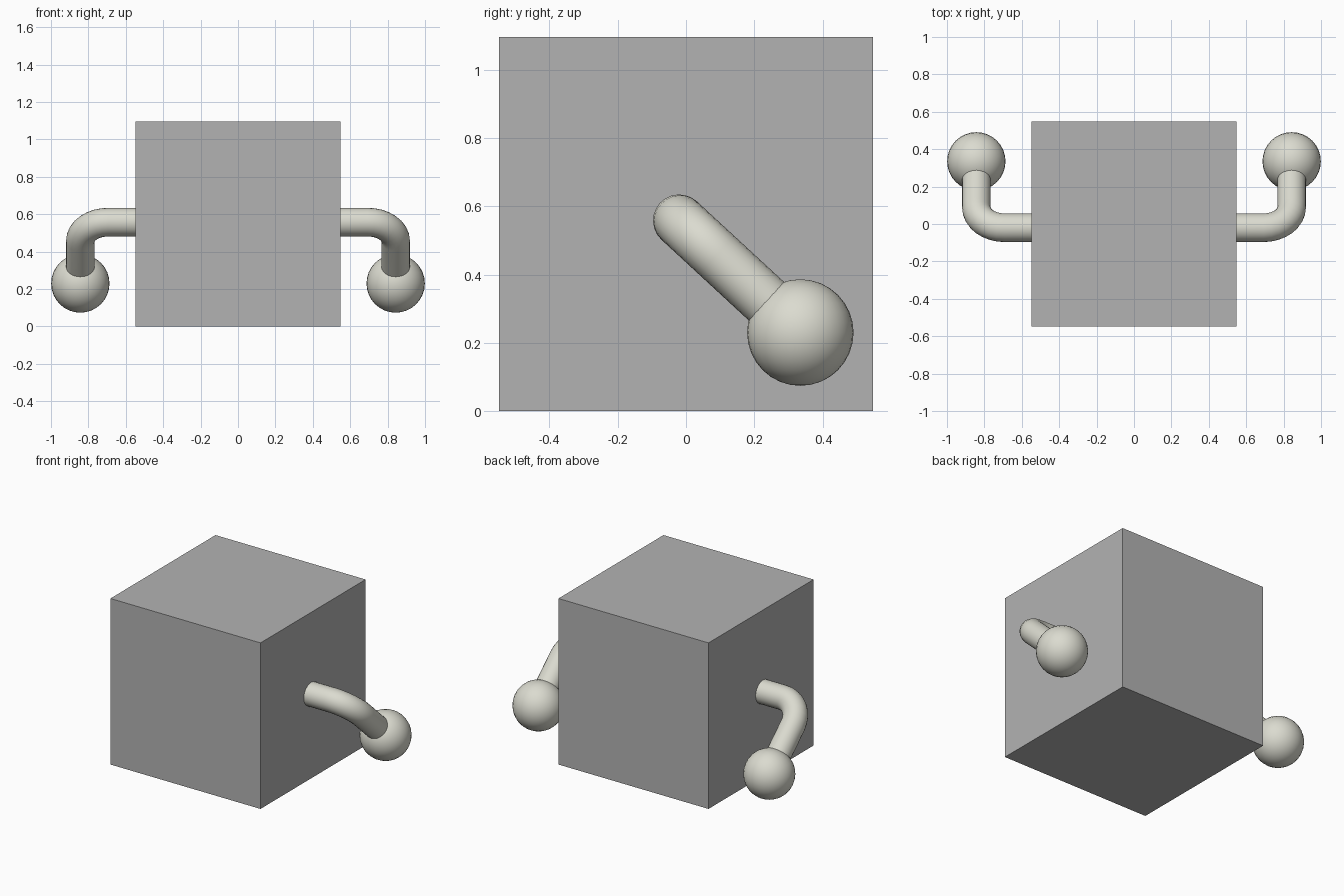
import bpy, math
from mathutils import Vector

if "Cube" in bpy.data.objects:
    bpy.data.objects.remove(bpy.data.objects["Cube"])


def material(name, rgb):
    m = bpy.data.materials.new(name)
    m.diffuse_color = (*rgb, 1)
    m.use_nodes = True
    m.node_tree.nodes["Principled BSDF"].inputs["Base Color"].default_value = m.diffuse_color
    return m


grey = material("mid_grey", (0.45, 0.45, 0.45))
ivory = material("pale_ivory", (0.71, 0.71, 0.63))

# Cube body
bpy.ops.mesh.primitive_cube_add(size=1.096, location=(0, 0, 0.548))
body = bpy.context.object
body.name = "body"
body.data.materials.append(grey)


def smooth(obj, name):
    obj.name = name
    obj.data.materials.append(ivory)
    bpy.ops.object.shade_smooth_by_angle(angle=math.radians(40))


def arm(side, label):
    # Path: straight out of the body, rounded elbow, then forward and down to the hand
    root = Vector((0.53, -0.02, 0.558))
    hand = Vector((0.843, 0.335, 0.23))
    elbow = Vector((hand.x, root.y, root.z))
    out, down = Vector((1, 0, 0)), (hand - elbow).normalized()
    bend = 0.15
    centre = elbow - out * bend + down * bend
    path = [(root, out)]
    for i in range(9):
        a = math.pi / 2 * i / 8
        path.append((centre + bend * (out * math.sin(a) - down * math.cos(a)),
                     out * math.cos(a) + down * math.sin(a)))
    path.append((hand, down))

    # Sweep a circle along the path
    n, r = 24, 0.0765
    across = out.cross(down)
    verts, faces = [], []
    for p, t in path:
        up = t.cross(across)
        for k in range(n):
            a = 2 * math.pi * k / n
            v = p + r * (across * math.cos(a) + up * math.sin(a))
            verts.append((v.x * side, v.y, v.z))
    for i in range(len(path) - 1):
        for k in range(n):
            k2 = (k + 1) % n
            f = (i * n + k, i * n + k2, (i + 1) * n + k2, (i + 1) * n + k)
            faces.append(f if side > 0 else f[::-1])
    last = (len(path) - 1) * n
    caps = [tuple(range(n))[::-1], tuple(range(last, last + n))]
    faces += caps if side > 0 else [c[::-1] for c in caps]
    mesh = bpy.data.meshes.new(label + "_arm")
    mesh.from_pydata(verts, [], faces)
    obj = bpy.data.objects.new(label + "_arm", mesh)
    bpy.context.collection.objects.link(obj)
    bpy.ops.object.select_all(action='DESELECT')
    obj.select_set(True)
    bpy.context.view_layer.objects.active = obj
    smooth(obj, label + "_arm")

    # Ball hand
    bpy.ops.mesh.primitive_uv_sphere_add(segments=32, ring_count=16, radius=0.156,
                                         location=(hand.x * side, hand.y, hand.z))
    smooth(bpy.context.object, label + "_hand")


arm(1, "right")
arm(-1, "left")
